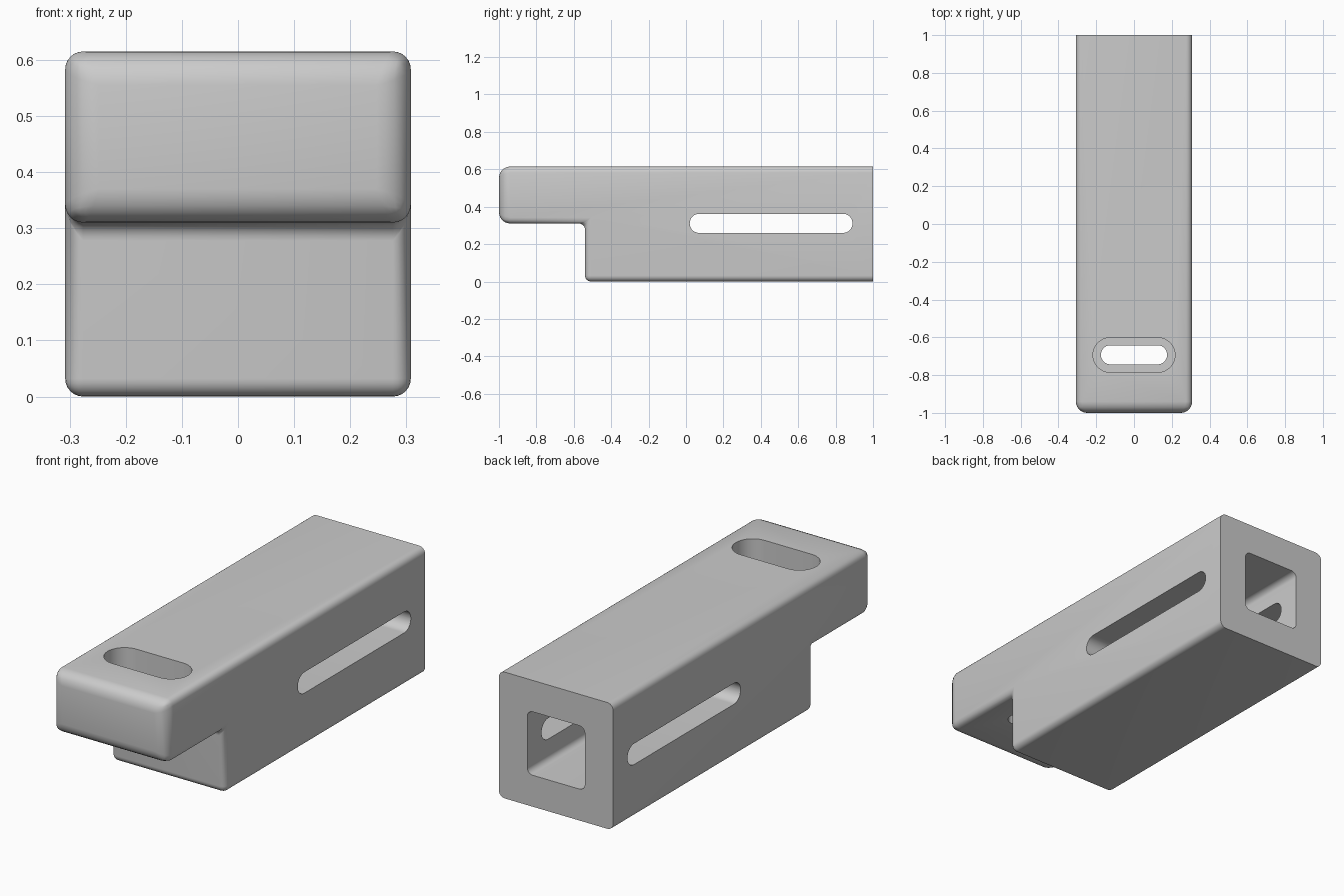
import bpy
import bmesh
from mathutils import Vector

if "Cube" in bpy.data.objects:
    bpy.data.objects.remove(bpy.data.objects["Cube"], do_unlink=True)

HALF_W, HEIGHT, STEP_Y, STEP_Z = 0.308, 0.615, -0.54, 0.31
SOFT, FINE = 0.06, 0.032

grey = bpy.data.materials.new("plain grey")
grey.use_nodes = True
colour = (0.6, 0.6, 0.6, 1)
grey.diffuse_color = colour
grey.node_tree.nodes["Principled BSDF"].inputs["Base Color"].default_value = colour


def add_object(name, bm):
    bmesh.ops.recalc_face_normals(bm, faces=bm.faces)
    mesh = bpy.data.meshes.new(name)
    bm.to_mesh(mesh)
    bm.free()
    mesh.materials.append(grey)
    obj = bpy.data.objects.new(name, mesh)
    bpy.context.collection.objects.link(obj)
    return obj


def rounded_cutter(name, low, high, axis, radius):
    """Box between two corners, rounded on the edges along one axis."""
    low, high = Vector(low), Vector(high)
    bm = bmesh.new()
    bmesh.ops.create_cube(bm, size=1)
    for v in bm.verts:
        v.co = (low + high) / 2 + v.co * (high - low)
    along = [e for e in bm.edges
             if abs(e.verts[0].co[axis] - e.verts[1].co[axis]) > 1e-4]
    bmesh.ops.bevel(bm, geom=along, offset=radius, segments=12,
                    profile=0.5, affect='EDGES')
    cutter = add_object(name, bm)
    cutter.hide_render = True
    return cutter


# Stepped body: side profile extruded across the width
bm = bmesh.new()
profile = [(-1, STEP_Z), (STEP_Y, STEP_Z), (STEP_Y, 0), (1, 0),
           (1, HEIGHT), (-1, HEIGHT)]
side = bm.faces.new([bm.verts.new((-HALF_W, y, z)) for y, z in profile])
grown = bmesh.ops.extrude_face_region(bm, geom=[side])["geom"]
for v in grown:
    if isinstance(v, bmesh.types.BMVert):
        v.co.x = HALF_W

# Wide rounding on the nose, fine rounding elsewhere, back rim left sharp
weight = bm.edges.layers.float.new("bevel_weight_edge")
for e in bm.edges:
    ys = [v.co.y for v in e.verts]
    if max(ys) < -0.99:
        e[weight] = 1
    elif min(ys) < 0.99:
        e[weight] = FINE / SOFT
body = add_object("clamp_body", bm)
bevel = body.modifiers.new("rounding", 'BEVEL')
bevel.limit_method = 'WEIGHT'
bevel.width = SOFT
bevel.segments = 6

# Square socket, side slot, and stepped screw slot through the nose
cutters = [
    rounded_cutter("socket_cutter", (-0.155, -0.1, 0.153), (0.155, 1.1, 0.462), 1, 0.03),
    rounded_cutter("side_slot_cutter", (-0.5, 0.02, 0.26), (0.5, 0.89, 0.362), 0, 0.0505),
    rounded_cutter("screw_head_cutter", (-0.217, -0.785, 0.42), (0.217, -0.602, 0.8), 2, 0.091),
    rounded_cutter("screw_slot_cutter", (-0.175, -0.743, 0.2), (0.175, -0.642, 0.8), 2, 0.05),
]
for cutter in cutters:
    cut = body.modifiers.new(cutter.name, 'BOOLEAN')
    cut.operation = 'DIFFERENCE'
    cut.solver = 'EXACT'
    cut.object = cutter

bpy.ops.object.select_all(action='DESELECT')
bpy.context.view_layer.objects.active = body
body.select_set(True)
for mod in list(body.modifiers):
    bpy.ops.object.modifier_apply(modifier=mod.name)
for cutter in cutters:
    bpy.data.objects.remove(cutter, do_unlink=True)
bpy.ops.object.shade_smooth_by_angle(angle=0.6)
